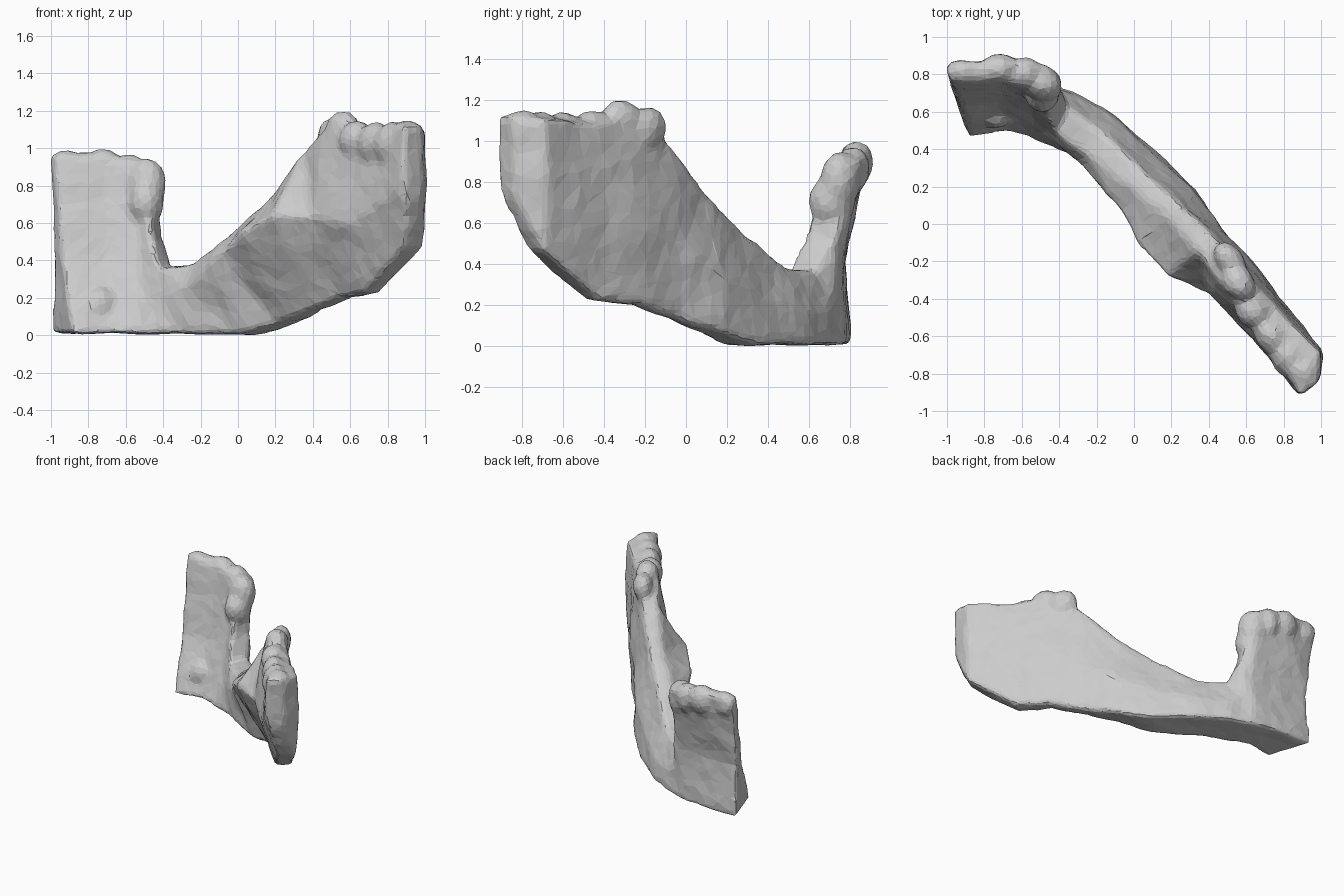
import bpy, bmesh, math
from mathutils import Vector, Matrix

# Stations along the bone: centre x, y, section angle, bottom z, top z,
# then offsets: bottom inner, mid inner, top inner, top outer, mid outer, bottom outer
STATIONS = [
    (-.945, .65, 108, .01, .97, -.20, -.01, .12, .21, .13, .16),
    (-.70, .65,  90, .01, .97, -.16,  .00, .12, .24, .12, .15),
    (-.52, .62,  75, .01, .91, -.16, -.02, .10, .24, .14, .15),
    (-.46, .59,  68, .01, .52, -.16, -.08, -.01, .15, .14, .15),
    (-.39, .56,  62, .01, .36, -.15, -.12, -.08, .07, .15, .16),
    (-.20, .44,  57, .01, .38, -.13, -.15, -.09, .06, .16, .17),
    ( .02, .22,  50, .01, .57, -.05, -.17, -.04, .06, .17, .19),
    ( .20, .06,  45, .06, .73,  .02, -.25, -.03, .06, .17, .18),
    ( .37, -.12, 40, .14, .98,  .02, -.25, -.03, .08, .14, .12),
    ( .53, -.28, 40, .20, 1.11, .01, -.16, -.08, .06, .13, .11),
    ( .70, -.48, 38, .23, 1.09, -.03, -.14, -.08, .07, .12, .09),
    ( .92, -.74, 36, .46, 1.11, -.05, -.14, -.11, .09, .11, .09),
    ( .96, -.86, 36, .74, 1.12, -.07, -.10, -.09, .03, .04, .03),
]
# Relative height of the inner bulge at each station
BULGE = [.42, .42, .42, .42, .45, .65, .78, .74, .60, .47, .42, .42, .42]

# Lumps: centre, radii, turn about z
TEETH = [
    ((-.92, .82, .90), (.08, .06, .09), 0),
    ((-.72, .83, .89), (.10, .08, .11), 0),
    ((-.58, .81, .86), (.08, .08, .11), -15),
    ((-.49, .75, .81), (.11, .10, .14), -20),
    ((-.49, .70, .71), (.09, .10, .13), -20),
    ((.51, -.19, 1.06), (.11, .07, .10), -55),
    ((.56, -.32, 1.10), (.10, .08, .10), -50),
    ((.64, -.46, 1.04), (.10, .09, .11), -50),
    ((.74, -.60, 1.02), (.12, .09, .12), -50),
    ((.83, -.71, 1.01), (.12, .10, .13), -50),
    ((.91, -.79, 1.03), (.09, .09, .12), -50),
]
CHIN_BUMP = ((-.73, .575, .16), (.08, .06, .10), 0)

bm = bmesh.new()


def section(s, bulge):
    x, y, ang, zb, zt = s[:5]
    nx, ny = math.cos(math.radians(ang)), math.sin(math.radians(ang))
    zi, zo = zb + bulge * (zt - zb), zb + .42 * (zt - zb)
    heights = (zb, zi, zt, zt, zo, zb)
    return [bm.verts.new((x + nx * o, y + ny * o, z)) for o, z in zip(s[5:], heights)]


# Bone body lofted through the stations
rings = [section(s, b) for s, b in zip(STATIONS, BULGE)]
for a, b in zip(rings, rings[1:]):
    for i in range(6):
        j = (i + 1) % 6
        bm.faces.new((a[i], a[j], b[j], b[i]))
bm.faces.new(rings[0])
bm.faces.new(rings[-1][::-1])
bmesh.ops.recalc_face_normals(bm, faces=bm.faces)
bmesh.ops.triangulate(bm, faces=bm.faces)

# Tooth lumps along both crests, and the low bump on the left block
for centre, radii, turn in TEETH + [CHIN_BUMP]:
    m = (Matrix.Translation(Vector(centre))
         @ Matrix.Rotation(math.radians(turn), 4, 'Z')
         @ Matrix.Diagonal((*radii, 1)))
    bmesh.ops.create_icosphere(bm, subdivisions=3, radius=1, matrix=m)

mesh = bpy.data.meshes.new("jaw_bone")
bm.to_mesh(mesh)
bm.free()
jaw = bpy.data.objects.new("jaw_bone", mesh)
bpy.context.collection.objects.link(jaw)

# Fuse into one worn, faceted surface
fuse = jaw.modifiers.new("fuse", 'REMESH')
fuse.mode = 'VOXEL'
fuse.voxel_size = .018
soften = jaw.modifiers.new("soften", 'SMOOTH')
soften.factor = .5
soften.iterations = 14
tex = bpy.data.textures.new("bone_relief", 'CLOUDS')
tex.noise_scale = .22
relief = jaw.modifiers.new("relief", 'DISPLACE')
relief.texture = tex
relief.strength = .025
relief.mid_level = .42
facets = jaw.modifiers.new("facets", 'DECIMATE')
facets.ratio = .09
